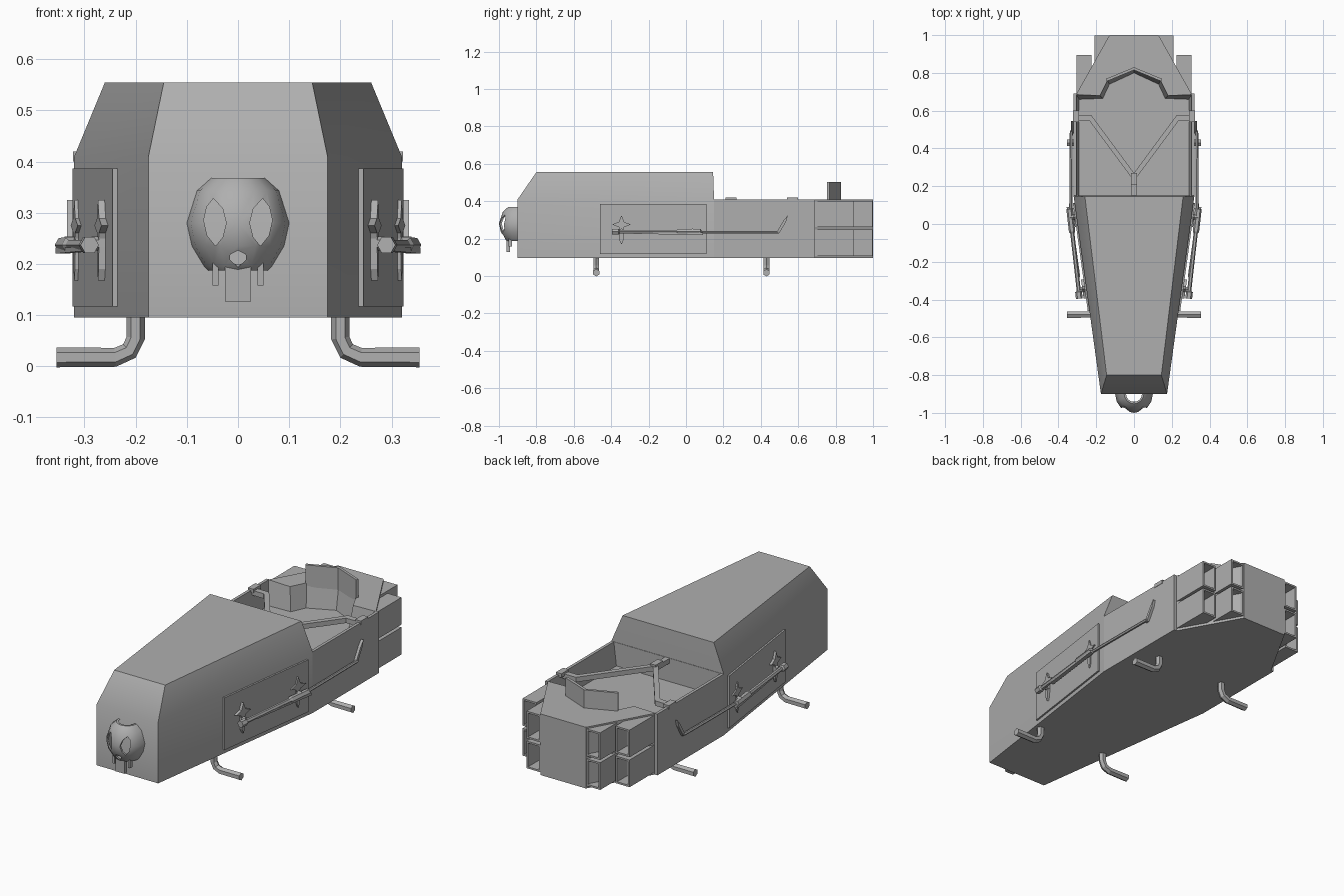
import bpy, bmesh
from math import sin, cos, pi, radians
from mathutils import Vector

if "Cube" in bpy.data.objects:
    bpy.data.objects.remove(bpy.data.objects["Cube"])

grey = bpy.data.materials.new("dark_grey")
grey.diffuse_color = (.43, .43, .43, 1)
grey.use_nodes = True
grey.node_tree.nodes["Principled BSDF"].inputs["Base Color"].default_value = grey.diffuse_color


def make(name, bm, mirror=False):
    bmesh.ops.remove_doubles(bm, verts=bm.verts, dist=1e-5)
    bmesh.ops.recalc_face_normals(bm, faces=bm.faces)
    me = bpy.data.meshes.new(name)
    bm.to_mesh(me)
    bm.free()
    me.materials.append(grey)
    ob = bpy.data.objects.new(name, me)
    bpy.context.collection.objects.link(ob)
    if mirror:
        ob.modifiers.new("mirror", 'MIRROR').use_mirror_merge = False
    return ob


def add_loft(bm, loops, caps=True):
    rows = [[bm.verts.new(p) for p in lp] for lp in loops]
    for a, b in zip(rows, rows[1:]):
        for i in range(len(a)):
            j = (i + 1) % len(a)
            bm.faces.new((a[i], a[j], b[j], b[i]))
    if caps:
        bm.faces.new(rows[0])
        bm.faces.new(rows[-1])


def loft(name, loops, mirror=False):
    bm = bmesh.new()
    add_loft(bm, loops)
    return make(name, bm, mirror)


def both(half):
    return half + [(-x, y) for x, y in reversed(half) if x]


def at_z(pts, z):
    return [(x, y, z) for x, y in pts]


def tube(name, pts, radii, sides=6, mirror=True):
    pts = [Vector(p) for p in pts]
    loops = []
    for i, p in enumerate(pts):
        t = (pts[min(i + 1, len(pts) - 1)] - pts[max(i - 1, 0)]).normalized()
        u = t.cross(Vector((0, 0, 1)) if abs(t.y) > .5 else Vector((0, 1, 0))).normalized()
        v = u.cross(t)
        loops.append([p + radii[i] * (u * cos(2 * pi * k / sides) + v * sin(2 * pi * k / sides))
                      for k in range(sides)])
    return loft(name, loops, mirror)


def cut(ob, cutter):
    m = ob.modifiers.new("cut", 'BOOLEAN')
    m.operation, m.solver, m.object = 'DIFFERENCE', 'EXACT', cutter
    cutter.hide_render = True
    cutter.hide_set(True)


def smooth(ob, angle):
    bpy.ops.object.select_all(action='DESELECT')
    ob.select_set(True)
    bpy.context.view_layer.objects.active = ob
    bpy.ops.object.shade_smooth_by_angle(angle=radians(angle))


def side(y, z, off=0):
    """Point on the slanted flank, pushed outward by off."""
    x = .175 + .145 * (y + .9) / 1.05 if y < .15 else .32
    return (x + off, y, z)


# Coffin-shaped nose with its bevelled hood
nose_plan = both([(.175, -.9), (.32, .15)])
hood = loft("nose_and_hood", [at_z(nose_plan, .095), at_z(nose_plan, .41),
                              at_z(both([(.145, -.8), (.26, .145)]), .555)])
smooth(hood, 40)

# Tapering rear hull with an open cockpit
plan = both([(.32, .15), (.32, .69), (.304, .69), (.13, 1.0)])
hull = loft("rear_hull", [at_z(plan, .095), at_z(plan, .41)])
well_top = both([(.305, .152), (.305, .685), (.18, .68), (.14, .76), (0, .82)])
well_low = both([(.29, .152), (.29, .66), (.165, .665), (.13, .74), (0, .80)])
cut(hull, loft("cockpit_cutter", [at_z(well_low, .29), at_z(well_top, .412), at_z(well_top, .5)]))

# Curved backrest behind the cockpit
back = [(-.145, .755), (0, .815), (.145, .755), (.15, .768), (0, .83), (-.15, .768)]
loft("backrest", [at_z(back, .39), at_z(back, .503)])

# Forked steering yoke
fork = both([(.013, .15), (.013, .245), (.235, .545), (.305, .545), (.305, .575), (.225, .575), (0, .27)])
loft("steering_yoke", [at_z(fork, .385), at_z(fork, .41)])
for y, x0, x1, n in ((.24, -.016, .016, "yoke_hub"), (.57, .29, .322, "rim_latch")):
    q = [(x0, y - .03), (x1, y - .03), (x1, y + .03), (x0, y + .03)]
    loft(n, [at_z(q, .4), at_z(q, .42)], mirror=x0 > 0)

# Hollow square exhausts, two by two on each side
bm = bmesh.new()
for x, y0, y1 in ((.265, .685, .895), (.17, .84, .998)):
    for z in (.178, .332):
        def ring(y, s, w=.04, h=.07):
            return [(x + a * (w - s), y, z + b * (h - s)) for a, b in ((-1, -1), (1, -1), (1, 1), (-1, 1))]
        add_loft(bm, [ring(y0, 0), ring(y1, 0), ring(y1, .009), ring(y0 + .06, .009)])
make("exhausts", bm, True)

# Flank panels
loft("side_panel", [[side(y, z, o) for y, z in ((-.46, .117), (.11, .117), (.11, .386), (-.46, .386))]
                    for o in (-.01, .009)], True)

# Four-pointed star brackets with a hanging spike
for n, yc, o1 in (("front_star", -.345, .022), ("rear_star", .035, .016)):
    star = []
    for k in range(8):
        r = .05 if k % 2 == 0 else .02
        star.append((yc + r * sin(k * pi / 4), .275 + r * cos(k * pi / 4)))
    loft(n, [[side(y, z, o) for y, z in star] for o in (.004, o1)], True)
    spike = [(yc - .012, .25), (yc + .012, .25), (yc + .01, .19), (yc, .168), (yc - .01, .19)]
    loft(n + "_spike", [[side(y, z, o) for y, z in spike] for o in (.004, o1)], True)
    tube(n + "_peg", [side(yc, .24, .0), side(yc, .24, .035)], [.014, .014])

# Long polearm slung along each flank
tube("polearm_grip", [side(-.395, .237, .045), side(-.36, .237, .044), side(-.355, .237, .042),
                      side(-.05, .237, .034), side(-.04, .237, .034), side(.08, .237, .032)],
     [.018, .018, .011, .011, .017, .016])
tube("polearm_shaft", [side(.07, .234, .026), side(.3, .234, .014), side(.495, .234, .012)],
     [.008, .008, .008])
bar = [(-.28, .225), (.09, .220), (.09, .232), (-.28, .232)]
loft("polearm_rail", [[side(y, z, o) for y, z in bar] for o in (.024, .045)], True)
blade = [(.48, .226), (.497, .226), (.535, .29), (.545, .325), (.522, .298)]
loft("polearm_blade", [[side(y, z, o) for y, z in blade] for o in (-.002, .014)], True)

# Bent landing pegs
for n, y in (("front_foot", -.48), ("rear_foot", .43)):
    tube(n, [(.2, y, .11), (.2, y, .055), (.212, y, .03), (.24, y, .0175), (.355, y, .0175)],
         [.018, .018, .018, .0185, .0195])

# Skull figurehead: an open half shell with eye and nose holes
prof = [(.052, .368), (.08, .343), (.1, .28), (.09, .235), (.066, .195), (.058, .187)]
bm = bmesh.new()
outer = [[(r * cos(pi * k / 8), -.9 - r * sin(pi * k / 8), z) for k in range(9)] for r, z in prof]
inner = [[((r - .01) * cos(pi * k / 8), -.9 - (r - .01) * sin(pi * k / 8), z) for k in range(9)]
         for r, z in prof]
add_loft(bm, [o + i[::-1] for o, i in zip(outer, inner)], caps=False)
for rim in (0, -1):
    o, i = ([bm.verts.new(p) for p in s[rim]] for s in (outer, inner))
    for k in range(8):
        bm.faces.new((o[k], o[k + 1], i[k + 1], i[k]))
skull = make("skull", bm)
smooth(skull, 40)
eye = [(.048, .328), (.03, .308), (.023, .28), (.03, .252), (.044, .235), (.06, .255), (.067, .285), (.061, .312)]
nose = both([(.0, .194), (.016, .208), (.015, .219), (0, .226)])
for n, shape, m in (("eye_cutter", eye, True), ("nose_cutter", nose, False)):
    cut(skull, loft(n, [[(x, y, z) for x, z in shape] for y in (-1.05, -.905)], m))

# Jaw and teeth below the skull
for n, x0, x1, z0, z1, y0, y1, m in (("jaw", -.025, .025, .127, .2, -.96, -.94, False),
                                     ("tooth", .038, .05, .158, .21, -.95, -.93, True)):
    loft(n, [[(x0, y, z0), (x1, y, z0), (x1, y, z1), (x0, y, z1)] for y in (y0, y1)], m)
